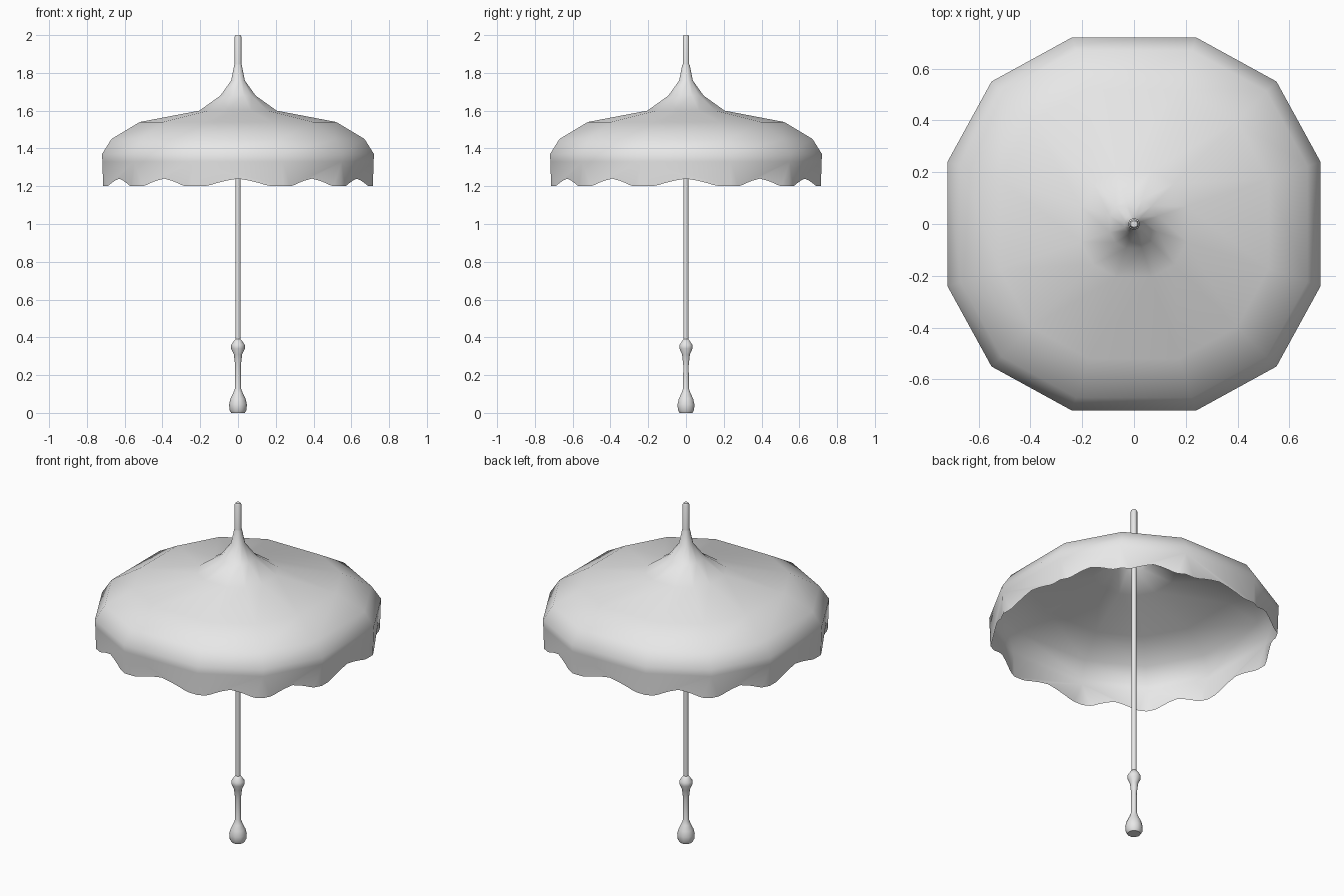
import bpy, bmesh, math
from mathutils import Vector

cube = bpy.data.objects.get("Cube")
if cube:
    bpy.data.objects.remove(cube, do_unlink=True)

grey = bpy.data.materials.new("plain_grey")
grey.use_nodes = True
grey.diffuse_color = (0.8, 0.8, 0.8, 1)
grey.node_tree.nodes["Principled BSDF"].inputs["Base Color"].default_value = (0.8, 0.8, 0.8, 1)


def finish(bm, name, angle):
    mesh = bpy.data.meshes.new(name)
    bm.to_mesh(mesh)
    bm.free()
    mesh.materials.append(grey)
    ob = bpy.data.objects.new(name, mesh)
    bpy.context.collection.objects.link(ob)
    bpy.ops.object.select_all(action='DESELECT')
    ob.select_set(True)
    bpy.context.view_layer.objects.active = ob
    bpy.ops.object.shade_smooth_by_angle(angle=math.radians(angle))
    return ob


def bridge(bm, low, high):
    n = len(low)
    for i in range(n):
        j = (i + 1) % n
        bm.faces.new((low[i], low[j], high[j], high[i]))


def lathe(name, profile, sides):
    """Closed turned part from (radius, height) pairs, bottom to top."""
    bm = bmesh.new()
    rings = []
    for r, z in profile:
        rings.append([bm.verts.new((r * math.cos(a), r * math.sin(a), z))
                      for a in (math.tau * i / sides for i in range(sides))])
    for low, high in zip(rings, rings[1:]):
        bridge(bm, low, high)
    bm.faces.new(rings[0][::-1])
    bm.faces.new(rings[-1])
    return finish(bm, name, 60)


# Shaft, ferrule and turned handle
lathe("shaft", [(0.014, 0.3), (0.014, 1.78)], 10)
lathe("ferrule", [(0.018, 1.74), (0.018, 1.99), (0.013, 2.0)], 10)
lathe("handle", [(0.036, 0), (0.045, 0.015), (0.047, 0.045), (0.04, 0.075),
                 (0.025, 0.105), (0.016, 0.13), (0.015, 0.25), (0.022, 0.31),
                 (0.036, 0.34), (0.036, 0.36), (0.022, 0.38), (0.014, 0.39)], 10)

# Twelve-sided outline of the canopy, one quarter repeated by rotation
quarter = [Vector((0.72, 0.24)), Vector((0.55, 0.55)), Vector((0.24, 0.72))]
outline = []
for k in range(4):
    for p in quarter:
        x, y = p
        for _ in range(k):
            x, y = -y, x
        outline.append(Vector((x, y)) / 0.72)

# Canopy: dome rings from rim to peak
bm = bmesh.new()
dome = [(0.718, 1.33), (0.72, 1.37), (0.67, 1.45), (0.52, 1.54), (0.205, 1.6),
        (0.093, 1.68), (0.036, 1.76), (0.019, 1.845)]
rings = [[bm.verts.new((p.x * r, p.y * r, z)) for p in outline] for r, z in dome]
for low, high in zip(rings, rings[1:]):
    bridge(bm, low, high)

# Scalloped valance: cusps at panel middles, low points under the ribs
scallop = [(0, 1.2), (0.25, 1.2), (0.4, 1.207), (0.5, 1.215), (0.75, 1.23), (1, 1.24)]
steps = [(t / 2, z) for t, z in scallop]
steps += [(1 - t, z) for t, z in steps[-2:0:-1]]
hem = []
for i, p in enumerate(outline):
    q = outline[(i + 1) % len(outline)]
    hem.append([bm.verts.new((*(p.lerp(q, t) * 0.714), z)) for t, z in steps])
rim = rings[0]
for i in range(len(rim)):
    j = (i + 1) % len(rim)
    bm.faces.new(hem[i] + [hem[j][0], rim[j], rim[i]])
finish(bm, "canopy", 80)
